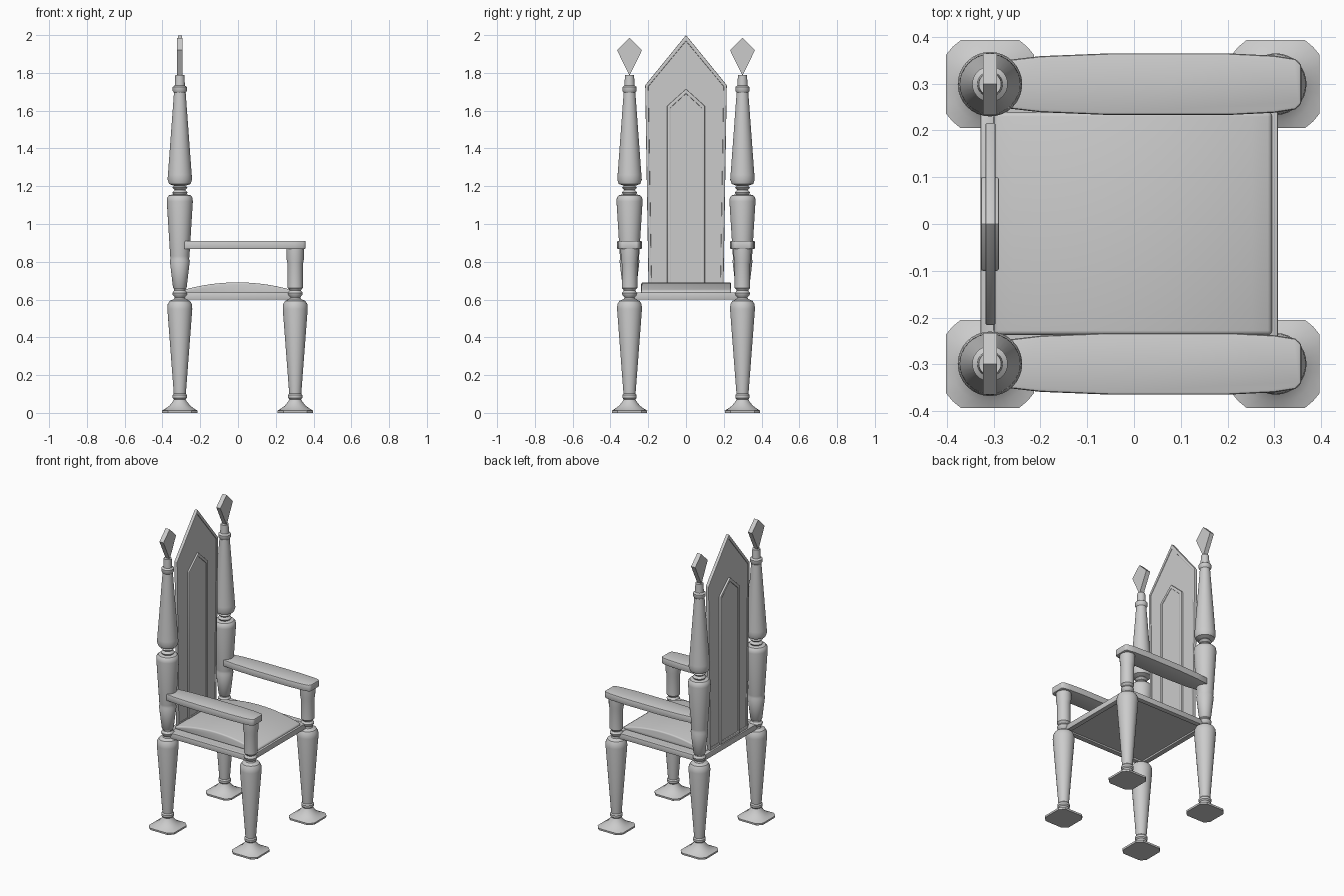
import bpy, bmesh
from math import pi, cos, sin, radians

if "Cube" in bpy.data.objects:
    bpy.data.objects.remove(bpy.data.objects["Cube"])

PX, FX, PY = -0.308, 0.303, 0.299   # rear post x, front leg x, leg y


def finish(name, bm, angle=35, bevel=0, segs=2):
    bmesh.ops.recalc_face_normals(bm, faces=bm.faces)
    if bevel:
        edges = [e for e in bm.edges if e.calc_face_angle(0) > radians(35)]
        bmesh.ops.bevel(bm, geom=edges, offset=bevel, segments=segs,
                        profile=0.5, affect='EDGES', clamp_overlap=True)
    me = bpy.data.meshes.new(name)
    bm.to_mesh(me)
    bm.free()
    me.shade_smooth()
    me.set_sharp_from_angle(angle=radians(angle))
    ob = bpy.data.objects.new(name, me)
    bpy.context.collection.objects.link(ob)
    return ob


def turned(name, profile, x, y, n=32):
    """Lathe (radius, z[, squareness]); square rings have clipped corners."""
    bm = bmesh.new()
    rings = []
    for r, z, *sq in profile:
        ring = []
        for i in range(n):
            a = 2 * pi * i / n
            c, s = cos(a), sin(a)
            k = 1 + (sq[0] if sq else 0) * (min(1 / max(abs(c), abs(s)), 1.7 / (abs(c) + abs(s))) - 1)
            ring.append(bm.verts.new((x + r * k * c, y + r * k * s, z)))
        rings.append(ring)
    for a, b in zip(rings, rings[1:]):
        for i in range(n):
            j = (i + 1) % n
            bm.faces.new((a[i], a[j], b[j], b[i]))
    bm.faces.new(rings[0])
    bm.faces.new(rings[-1])
    return finish(name, bm)


def prism(name, pts, lo, hi, axis, bevel=0, segs=2):
    """Extrude an outline from lo to hi along the given axis."""
    bm = bmesh.new()
    place = {'X': lambda p, t: (t, p[0], p[1]),
             'Y': lambda p, t: (p[0], t, p[1]),
             'Z': lambda p, t: (p[0], p[1], t)}[axis]
    a = [bm.verts.new(place(p, lo)) for p in pts]
    b = [bm.verts.new(place(p, hi)) for p in pts]
    bm.faces.new(a)
    bm.faces.new(b)
    for i in range(len(pts)):
        j = (i + 1) % len(pts)
        bm.faces.new((a[i], a[j], b[j], b[i]))
    return finish(name, bm, bevel=bevel, segs=segs)


def border(name, outer, inner, lo, hi, axis, bevel=0):
    """Closed frame between two matching outlines."""
    bm = bmesh.new()
    place = (lambda p, t: (t, *p)) if axis == 'X' else (lambda p, t: (*p, t))
    loops = [[bm.verts.new(place(p, t)) for p in pts]
             for pts, t in ((outer, lo), (outer, hi), (inner, hi), (inner, lo))]
    n = len(outer)
    for k in range(4):
        a, b = loops[k], loops[(k + 1) % 4]
        for i in range(n):
            j = (i + 1) % n
            bm.faces.new((a[i], a[j], b[j], b[i]))
    return finish(name, bm, bevel=bevel)


# Turned leg, arm support and tall rear post profiles
leg = [(.093, 0, 1), (.094, .012, 1), (.08, .02, .3), (.055, .038), (.036, .062), (.031, .072),
       (.038, .08), (.038, .094), (.032, .102), (.066, .55), (.064, .575), (.054, .593),
       (.03, .603), (.027, .612), (.038, .625), (.04, .635), (.03, .648)]
support = [(.034, .655), (.041, .662), (.041, .79), (.046, .815), (.047, .88)]
post = [(.03, .655), (.036, .662), (.053, .805), (.049, .815), (.051, .83), (.069, 1.12),
        (.067, 1.14), (.057, 1.152), (.035, 1.157), (.041, 1.167), (.028, 1.18),
        (.04, 1.192), (.03, 1.202), (.057, 1.212), (.065, 1.235), (.063, 1.26), (.031, 1.695),
        (.038, 1.705), (.038, 1.725), (.027, 1.733), (.024, 1.79)]

for side, s in (("left", 1), ("right", -1)):
    y = s * PY
    turned("front_leg_" + side, leg + support, FX, y)
    turned("rear_post_" + side, leg + post, PX, y)
    # Flat kite finial
    prism("finial_" + side, [(y, 1.785), (y + .066, 1.92), (y, 1.985), (y - .066, 1.92)],
          PX - .015, PX + .015, 'X')
    # Tapered armrest
    half = [(-.285, .05), (-.2, .06), (-.05, .066), (.2, .066), (.3, .061), (.345, .054), (.358, .042)]
    plan = [(px, y + w) for px, w in half] + [(px, y - w) for px, w in reversed(half)]
    prism("armrest_" + side, plan, .867, .911, 'Z', bevel=.006)


# Seat rails with a recessed board
def rect(x0, x1, h):
    return [(x0, -h), (x1, -h), (x1, h), (x0, h)]


border("seat_rails", rect(-.328, .308, .308), rect(-.295, .275, .275), .6, .637, 'Z', bevel=.003)
prism("seat_board", rect(-.297, .277, .277), .612, .634, 'Z')

# Domed cushion, arched front to back
n = 14
arch = [(-.3 + .595 * i / n, .648 + .043 * (1 - (2 * i / n - 1) ** 2)) for i in range(n + 1)]
prism("cushion", arch + [(.295, .63), (-.3, .63)], -.237, .239, 'Y', bevel=.014, segs=3)


# Pointed backrest: thin board, raised rim, inner pointed panel with moulding
def gothic(bottom, top, z0, z1, apex):
    return [(-bottom, z0), (bottom, z0), (top, z1), (0, apex), (-top, z1)]


outer = gothic(.198, .216, .635, 1.735, 2.0)
prism("back_board", gothic(.195, .211, .64, 1.73, 1.985), -.314, -.3, 'X')
border("back_rim", outer, gothic(.182, .199, .655, 1.728, 1.968), -.318, -.296, 'X', bevel=.004)
prism("inner_panel", gothic(.095, .095, .64, 1.62, 1.705), -.321, -.293, 'X')
border("inner_moulding", gothic(.1, .1, .64, 1.625, 1.715), gothic(.082, .082, .66, 1.615, 1.69),
       -.327, -.289, 'X', bevel=.004)
